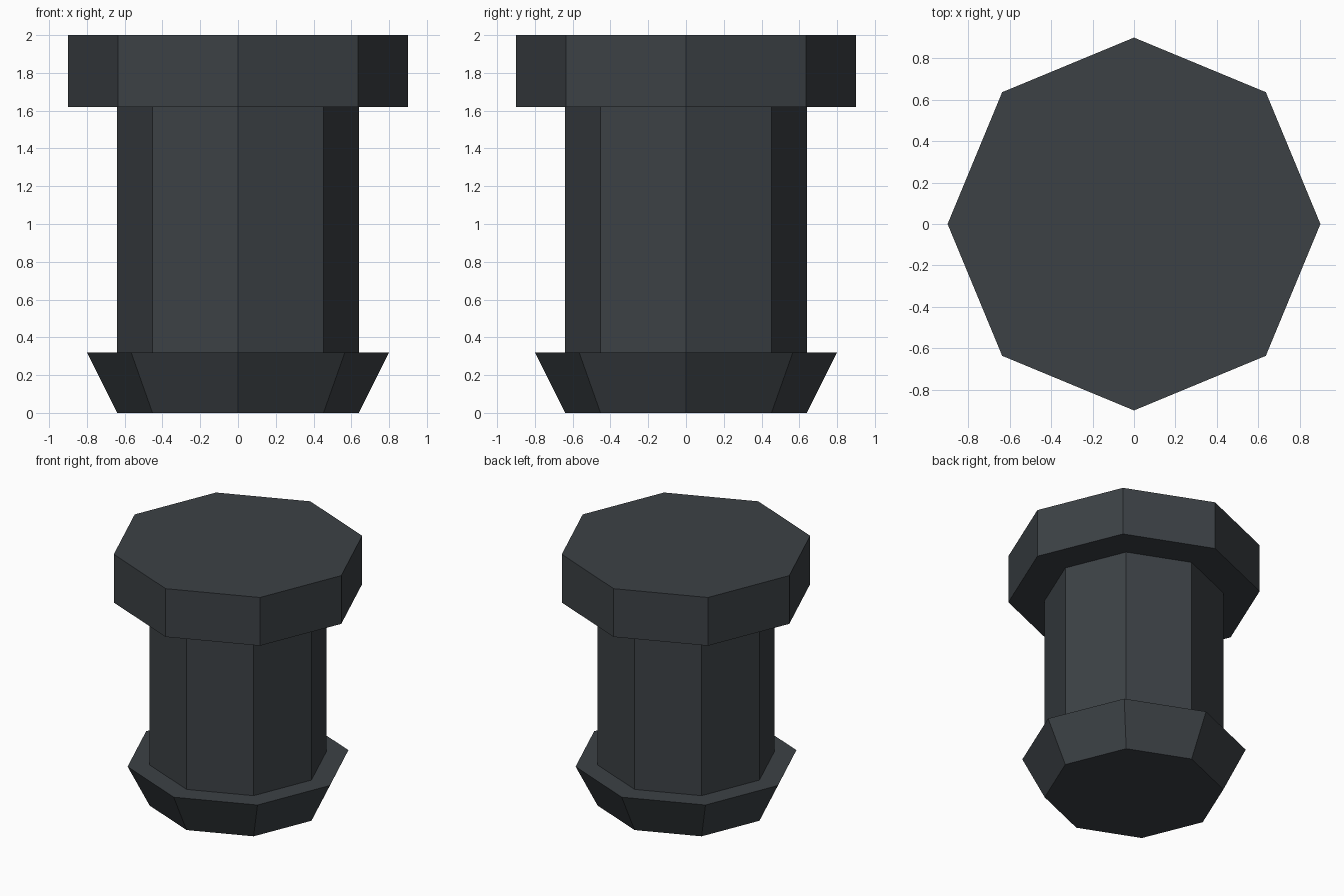
import bpy
import bmesh
from math import cos, sin, tau

cube = bpy.data.objects.get("Cube")
if cube:
    bpy.data.objects.remove(cube, do_unlink=True)

SIDES = 8
# Outline as (radius, height): tapered foot, shaft, head
PROFILE = [(0.64, 0), (0.8, 0.32), (0.64, 0.32),
           (0.64, 1.62), (0.9, 1.62), (0.9, 2)]

# Dark grey plastic
dark_grey = bpy.data.materials.new("dark_grey")
dark_grey.use_nodes = True
colour = (0.045, 0.053, 0.06, 1)
dark_grey.diffuse_color = colour
dark_grey.node_tree.nodes["Principled BSDF"].inputs["Base Color"].default_value = colour

# Octagonal rings bridged into one closed, flat-faced pin
bm = bmesh.new()
rings = [[bm.verts.new((r * cos(tau * i / SIDES), r * sin(tau * i / SIDES), z))
          for i in range(SIDES)] for r, z in PROFILE]
for low, high in zip(rings, rings[1:]):
    for i in range(SIDES):
        j = (i + 1) % SIDES
        bm.faces.new((low[i], low[j], high[j], high[i]))

# Flat end caps
bm.faces.new(rings[0][::-1])
bm.faces.new(rings[-1])
bmesh.ops.recalc_face_normals(bm, faces=bm.faces)

mesh = bpy.data.meshes.new("octagonal_pin")
bm.to_mesh(mesh)
bm.free()
mesh.materials.append(dark_grey)
pin = bpy.data.objects.new("octagonal_pin", mesh)
bpy.context.collection.objects.link(pin)
